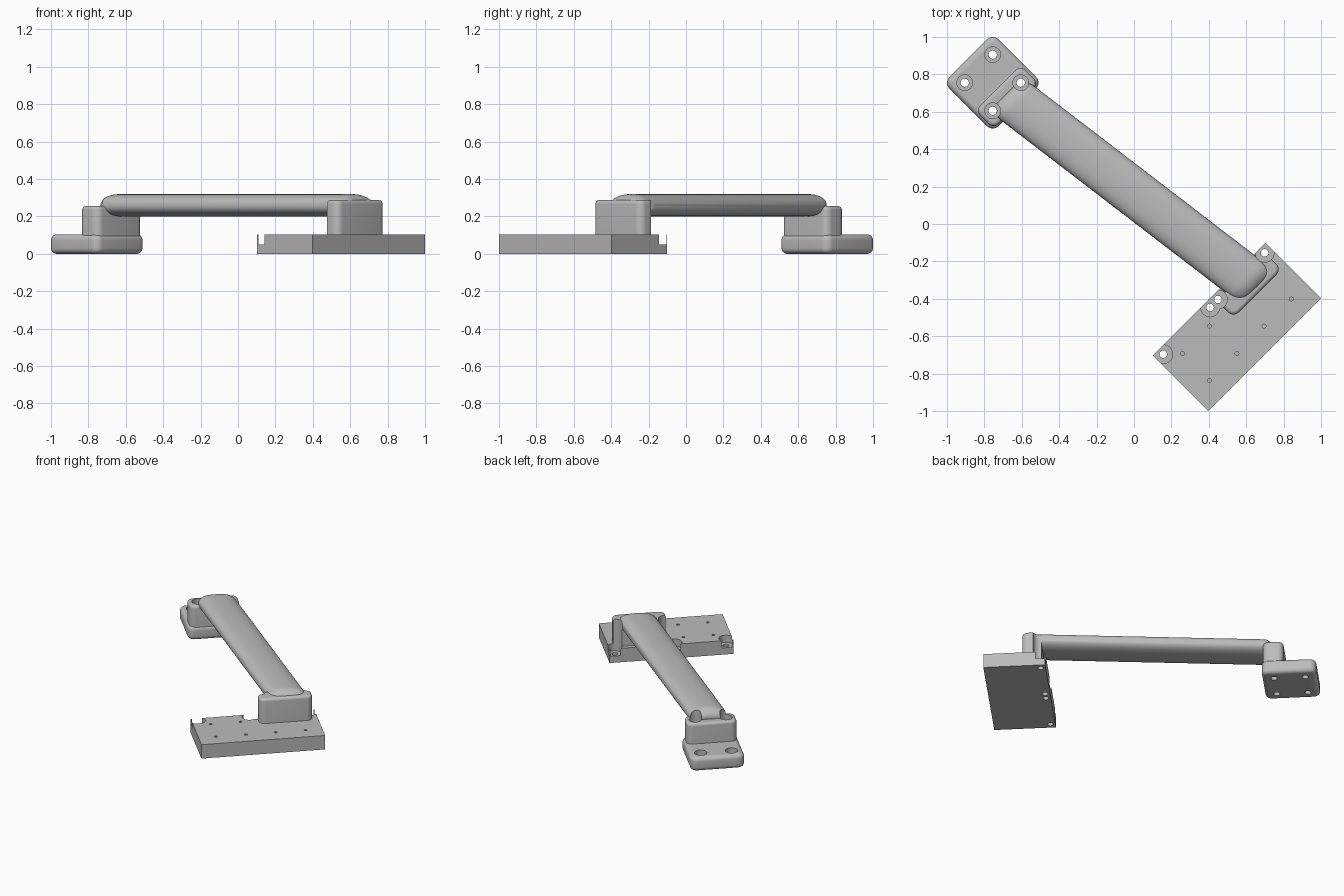
import bpy, bmesh, math
from mathutils import Matrix

if "Cube" in bpy.data.objects:
    bpy.data.objects.remove(bpy.data.objects["Cube"], do_unlink=True)

grey = bpy.data.materials.new("plain_grey")
grey.use_nodes = True
grey.diffuse_color = (0.5, 0.5, 0.5, 1)
grey.node_tree.nodes["Principled BSDF"].inputs["Base Color"].default_value = grey.diffuse_color

# Everything is laid out square (u, v, z), then turned 45 degrees about z
TURN = Matrix.Rotation(math.radians(45), 4, "Z")


def finish(name, bm):
    bmesh.ops.recalc_face_normals(bm, faces=bm.faces)
    bm.transform(TURN)
    mesh = bpy.data.meshes.new(name)
    bm.to_mesh(mesh)
    bm.free()
    mesh.materials.append(grey)
    obj = bpy.data.objects.new(name, mesh)
    bpy.context.collection.objects.link(obj)
    return obj


def bevel(bm, edges, size):
    bmesh.ops.bevel(bm, geom=edges, offset=size, segments=6, profile=0.5, affect="EDGES")


def box(name, u, v, z, corner=0, top=0, bottom=0):
    bm = bmesh.new()
    bmesh.ops.create_cube(bm, size=1)
    for p in bm.verts:
        for axis, (low, high) in enumerate((u, v, z)):
            p.co[axis] = low if p.co[axis] < 0 else high
    if corner:
        upright = [e for e in bm.edges if abs(e.verts[0].co.z - e.verts[1].co.z) > 0.01]
        bevel(bm, upright, corner)
    for level, size in ((z[1], top), (z[0], bottom)):
        if size:
            rim = [e for e in bm.edges if all(abs(p.co.z - level) < 1e-4 for p in e.verts)]
            bevel(bm, rim, size)
    return finish(name, bm)


def loft(name, rings):
    bm = bmesh.new()
    loops = [[bm.verts.new(p) for p in ring] for ring in rings]
    count = len(loops[0])
    for a, b in zip(loops, loops[1:]):
        for i in range(count):
            j = (i + 1) % count
            bm.faces.new((a[i], a[j], b[j], b[i]))
    bm.faces.new(loops[0])
    bm.faces.new(loops[-1])
    return finish(name, bm)


def bore(u, v, profile, sides=32):
    # Stepped round cutter from (radius, height) pairs
    turns = [math.tau * i / sides for i in range(sides)]
    cutter = loft("bore_cutter", [[(u + r * math.cos(t), v + r * math.sin(t), z) for t in turns]
                                  for r, z in profile])
    cutter.hide_render = True
    return cutter


def arm_ring(v, shrink, sides=48):
    # Flattened oval section, its centre drifting sideways along the arm
    centre = 0.004 + (0.994 - v) * 0.1316
    ring = []
    for i in range(sides):
        t = math.tau * i / sides
        c, s = math.cos(t), math.sin(t)
        power = 2 / 2.4
        x = math.copysign(abs(c) ** power, c) * (0.128 - shrink)
        z = math.copysign(abs(s) ** power, s) * (0.06 - shrink)
        ring.append((centre + x, v, 0.26 + z))
    return ring


# Arm with rounded-over ends
START, END, ROUND = -0.71, 0.975, 0.085
steps = [math.radians(a) for a in range(10, 91, 10)]
inset = [(ROUND * (1 - math.sin(a)), 0.057 * (1 - math.cos(math.pi / 2 - a))) for a in steps]
inset = [(ROUND * (1 - math.cos(a)), 0.058 * (1 - math.sin(a))) for a in steps]
rings = [arm_ring(START + d, s) for d, s in inset]
rings += [arm_ring(END - d, s) for d, s in reversed(inset)]
arm = loft("arm", rings)

# Mounting pads and the posts that carry the arm
plate = box("wide_plate", (-0.426, 0.426), (-0.988, -0.568), (0, 0.104))
plate_post = box("wide_plate_post", (0.022, 0.387), (-0.73, -0.6), (0.09, 0.287), 0.04, 0.02)
pad = box("small_pad", (-0.186, 0.186), (0.882, 1.254), (0, 0.104), 0.045, 0.03, 0.03)
pad_post = box("small_pad_post", (-0.172, 0.172), (0.89, 1.03), (0.06, 0.255), 0.04, 0.02)

# Counterbored screw holes, cut up through whatever stands above them
bores = []
for u in (-0.382, -0.028, 0.032, 0.385):
    cutter = bore(u, -0.603, ((0.02, -0.1), (0.02, 0.05), (0.05, 0.05), (0.05, 0.5)))
    bores.append((cutter, (plate, plate_post, arm)))
for u in (-0.106, 0.106):
    for v in (0.962, 1.174):
        cutter = bore(u, v, ((0.022, -0.1), (0.022, 0.05), (0.042, 0.05), (0.042, 0.5)))
        bores.append((cutter, (pad, pad_post, arm)))

# Small blind holes in the wide plate
for u in (-0.306, -0.1, 0.106, 0.311):
    for v in (-0.878, -0.672):
        bores.append((bore(u, v, ((0.011, 0.04), (0.011, 0.2)), 8), (plate,)))

for cutter, parts in bores:
    for part in parts:
        mod = part.modifiers.new("bore", "BOOLEAN")
        mod.operation = "DIFFERENCE"
        mod.solver = "EXACT"
        mod.object = cutter

# Apply the cuts, drop the cutters and shade smooth with sharp edges kept
for part in (arm, plate, plate_post, pad, pad_post):
    bpy.ops.object.select_all(action="DESELECT")
    part.select_set(True)
    bpy.context.view_layer.objects.active = part
    for mod in list(part.modifiers):
        bpy.ops.object.modifier_apply(modifier=mod.name)
    bpy.ops.object.shade_smooth_by_angle(angle=math.radians(30))
for cutter, parts in bores:
    bpy.data.objects.remove(cutter, do_unlink=True)
